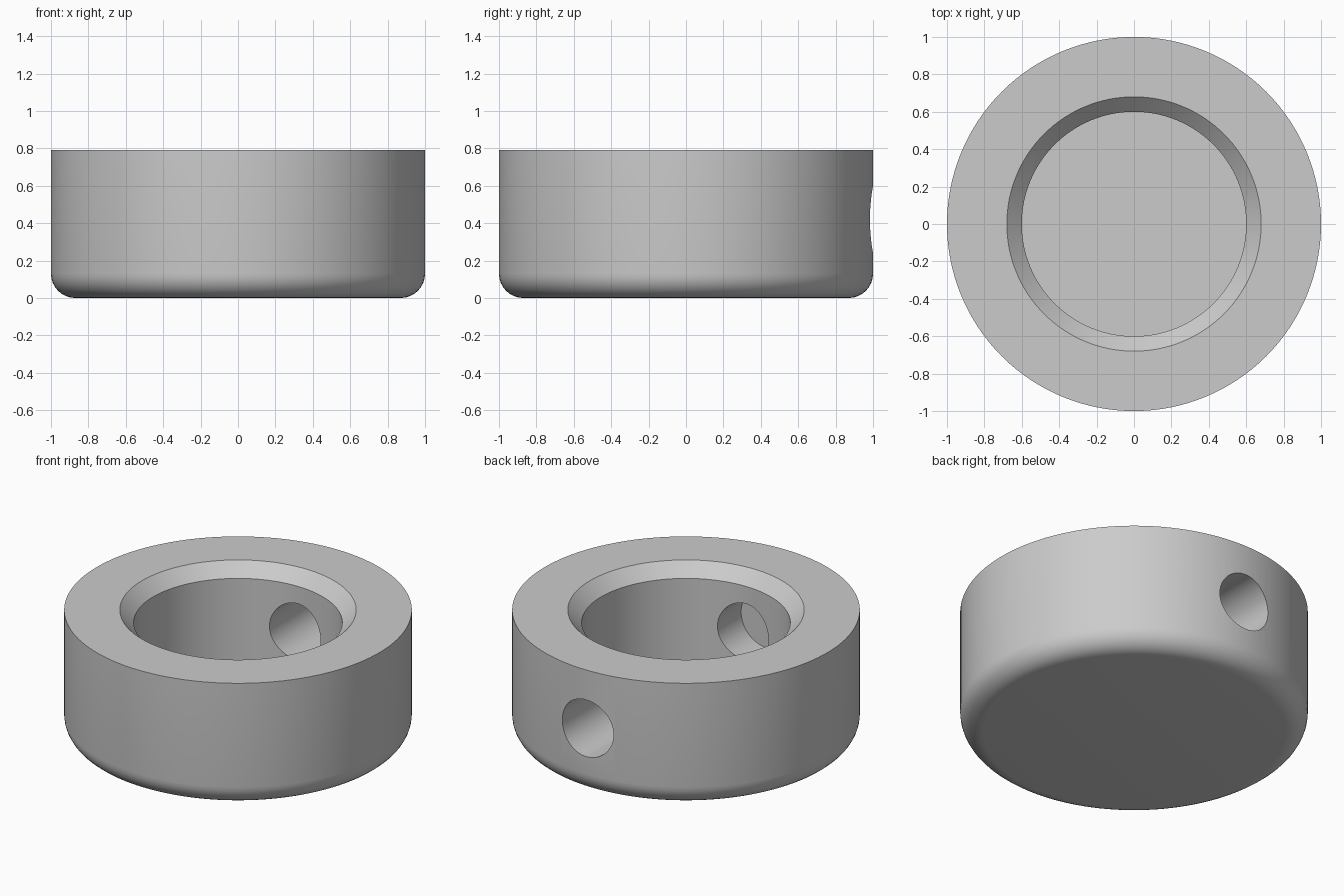
import bpy
import bmesh
import math
from mathutils import Matrix, Vector

cube = bpy.data.objects.get("Cube")
if cube:
    bpy.data.objects.remove(cube, do_unlink=True)

HEIGHT, FLOOR = 0.79, 0.13
RADIUS, BORE, CHAMFER, FILLET = 1.0, 0.6, 0.08, 0.13
HOLE_RADIUS, HOLE_Z = 0.18, 0.42
HOLE_FRONT, HOLE_BACK = -0.81, 1.2

grey = bpy.data.materials.new("plain_grey")
grey.use_nodes = True
colour = (0.6, 0.6, 0.6, 1)
grey.diffuse_color = colour
grey.node_tree.nodes["Principled BSDF"].inputs["Base Color"].default_value = colour


def add_object(name, bm):
    bmesh.ops.recalc_face_normals(bm, faces=bm.faces)
    mesh = bpy.data.meshes.new(name)
    bm.to_mesh(mesh)
    bm.free()
    mesh.materials.append(grey)
    obj = bpy.data.objects.new(name, mesh)
    bpy.context.collection.objects.link(obj)
    return obj


# Round cup: filleted base, straight wall, chamfered blind bore
profile = [(0, 0)]
for i in range(9):
    a = math.pi / 2 * i / 8
    profile.append((RADIUS - FILLET + FILLET * math.sin(a),
                    FILLET - FILLET * math.cos(a)))
profile += [(RADIUS, HEIGHT), (BORE + CHAMFER, HEIGHT),
            (BORE, HEIGHT - CHAMFER), (BORE, FLOOR), (0, FLOOR)]
bm = bmesh.new()
verts = [bm.verts.new((r, 0, z)) for r, z in profile]
edges = [bm.edges.new(pair) for pair in zip(verts, verts[1:])]
bmesh.ops.spin(bm, geom=verts + edges, cent=(0, 0, 0), axis=(0, 0, 1),
               angle=math.tau, steps=128)
bmesh.ops.remove_doubles(bm, verts=bm.verts, dist=0.0001)
ring = add_object("cup_ring", bm)

# Cross hole: through the back wall, stopping inside the front wall
bm = bmesh.new()
placing = (Matrix.Translation(Vector((0, (HOLE_FRONT + HOLE_BACK) / 2, HOLE_Z)))
           @ Matrix.Rotation(math.pi / 2, 4, "X"))
bmesh.ops.create_cone(bm, cap_ends=True, segments=64, radius1=HOLE_RADIUS,
                      radius2=HOLE_RADIUS, depth=HOLE_BACK - HOLE_FRONT,
                      matrix=placing)
cutter = add_object("hole_cutter", bm)
cutter.hide_render = True

cut = ring.modifiers.new("cross_hole", "BOOLEAN")
cut.operation = "DIFFERENCE"
cut.solver = "EXACT"
cut.object = cutter

# Apply the cut and smooth the round faces
bpy.ops.object.select_all(action="DESELECT")
ring.select_set(True)
bpy.context.view_layer.objects.active = ring
bpy.ops.object.modifier_apply(modifier=cut.name)
bpy.data.objects.remove(cutter, do_unlink=True)
bpy.ops.object.shade_smooth_by_angle(angle=math.radians(30))
